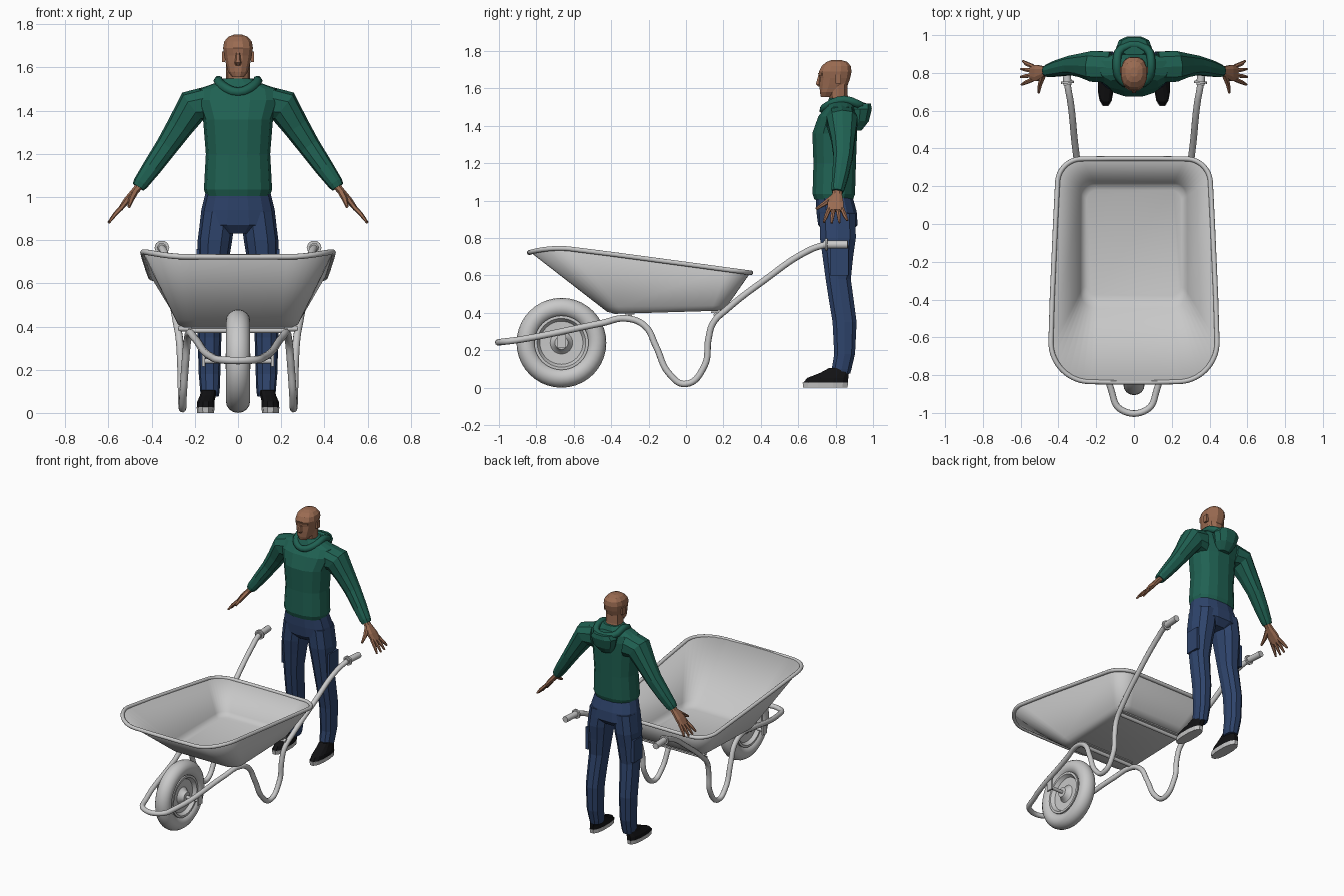
import bpy
import bmesh
import math
from mathutils import Vector

default_cube = bpy.data.objects.get("Cube")
if default_cube:
    bpy.data.objects.remove(default_cube, do_unlink=True)


def material(name, red, green, blue):
    mat = bpy.data.materials.new(name)
    mat.use_nodes = True
    color = (red, green, blue, 1)
    mat.diffuse_color = color
    mat.node_tree.nodes["Principled BSDF"].inputs["Base Color"].default_value = color
    return mat


METAL = material("light grey metal", .58, .58, .58)
GREEN = material("green cloth", .014, .12, .085)
DENIM = material("blue denim", .028, .058, .15)
SKIN = material("brown skin", .33, .15, .085)
BLACK = material("black leather", .006, .006, .007)
SOLE = material("pale rubber", .55, .55, .55)


def finish(name, bm, mat, smooth=False):
    """Turn a bmesh into a named object with one colour."""
    bmesh.ops.recalc_face_normals(bm, faces=bm.faces)
    mesh = bpy.data.meshes.new(name)
    bm.to_mesh(mesh)
    bm.free()
    mesh.materials.append(mat)
    if smooth:
        mesh.shade_smooth()
        mesh.set_sharp_from_angle(angle=math.radians(40))
    obj = bpy.data.objects.new(name, mesh)
    bpy.context.collection.objects.link(obj)
    return obj


def skin_rings(name, rings, mat, smooth=False, cap_start=True, cap_end=True, loop=False):
    """Bridge rings of equal length into a surface."""
    bm = bmesh.new()
    rows = [[bm.verts.new(p) for p in ring] for ring in rings]
    pairs = list(zip(rows, rows[1:]))
    if loop:
        pairs.append((rows[-1], rows[0]))
    for low, high in pairs:
        for i in range(len(low)):
            j = (i + 1) % len(low)
            bm.faces.new((low[i], low[j], high[j], high[i]))
    if cap_start and not loop:
        bm.faces.new(rows[0])
    if cap_end and not loop:
        bm.faces.new(rows[-1])
    return finish(name, bm, mat, smooth)


def loft(name, sections, mat, side=1, sides=10, power=2.4, level=True):
    """Sections are (x, y, z, radius along y, radius across)."""
    centers = [Vector((side * s[0], s[1], s[2])) for s in sections]
    rings = []
    for k, s in enumerate(sections):
        tangent = Vector((0, 0, 1))
        if not level:
            tangent = centers[min(k + 1, len(centers) - 1)] - centers[max(k - 1, 0)]
            tangent.normalize()
        u = Vector((0, 1, 0))
        u = (u - tangent * u.dot(tangent)).normalized()
        v = tangent.cross(u)
        ring = []
        for i in range(sides):
            a = math.tau * (i + .5) / sides
            c, d = math.cos(a), math.sin(a)
            c = math.copysign(abs(c) ** (2 / power), c)
            d = math.copysign(abs(d) ** (2 / power), d)
            ring.append(centers[k] + u * c * s[3] + v * d * s[4])
        rings.append(ring)
    return skin_rings(name, rings, mat)


def tube(name, points, radius, mat, cyclic=False, detail=3, smooth=True, steps=8):
    """Round bar along a smooth path."""
    curve = bpy.data.curves.new(name, "CURVE")
    curve.dimensions = "3D"
    curve.resolution_u = steps
    curve.bevel_depth = radius
    curve.bevel_resolution = detail
    curve.use_fill_caps = True
    spline = curve.splines.new("BEZIER")
    spline.bezier_points.add(len(points) - 1)
    for bp, p in zip(spline.bezier_points, points):
        bp.co = p
        bp.handle_left_type = bp.handle_right_type = "AUTO"
    spline.use_cyclic_u = cyclic
    temp = bpy.data.objects.new(name + " path", curve)
    bpy.context.collection.objects.link(temp)
    graph = bpy.context.evaluated_depsgraph_get()
    mesh = bpy.data.meshes.new_from_object(temp.evaluated_get(graph))
    bpy.data.objects.remove(temp, do_unlink=True)
    bm = bmesh.new()
    bm.from_mesh(mesh)
    bmesh.ops.remove_doubles(bm, verts=bm.verts, dist=.0001)
    bpy.data.meshes.remove(mesh)
    for f in bm.faces:
        f.material_index = 0
    return finish(name, bm, mat, smooth)


def box(name, center, size, mat):
    bm = bmesh.new()
    bmesh.ops.create_cube(bm, size=1)
    for v in bm.verts:
        v.co = Vector(c + p * s for c, p, s in zip(center, v.co, size))
    return finish(name, bm, mat)


def lathe(name, profile, center, mat, segments=40):
    """Closed (radius, x) profile turned around the x axis."""
    rings = []
    for i in range(segments):
        a = math.tau * i / segments
        rings.append([Vector(center) + Vector((x, r * math.cos(a), r * math.sin(a))) for r, x in profile])
    return skin_rings(name, rings, mat, smooth=True, loop=True)


def mirrored(points):
    return points + [(-x, y, z) for x, y, z in reversed(points) if x != 0]


# Tub: rounded plan outlines lofted from floor to sloping rim
def outline(front, back, wide_front, wide_back, round_front, round_back, height):
    ring = []
    corners = ((wide_back, back, round_back, 0), (-wide_back, back, round_back, 1),
               (-wide_front, front, round_front, 2), (wide_front, front, round_front, 3))
    for x, y, r, quarter in corners:
        cx = x - math.copysign(r, x)
        cy = y - r if quarter < 2 else y + r
        for i in range(9):
            a = (quarter + i / 8) * math.pi / 2
            px, py = cx + r * math.cos(a), cy + r * math.sin(a)
            ring.append(Vector((px, py, height(py))))
    return ring


def rim_height(y):
    dip = max(0, (-.6 - y) / .24)
    return .668 - .133 * y - .05 * dip * dip


def floor_height(y):
    return .41 + .03 * y


floor_ring = outline(-.38, .18, .25, .25, .05, .05, floor_height)
edge_ring = outline(-.42, .21, .275, .275, .08, .07, lambda y: floor_height(y) + .012)
rim_ring = outline(-.835, .345, .44, .405, .21, .13, rim_height)
curve_ring = [e.lerp(r, .07) for e, r in zip(edge_ring, rim_ring)]
tub = skin_rings("tub", [floor_ring, edge_ring, curve_ring, rim_ring], METAL, True, cap_end=False)
shell = tub.modifiers.new("sheet thickness", "SOLIDIFY")
shell.thickness = .008
shell.offset = 0
tube("tub_rim", [p - Vector((0, 0, .008)) for p in rim_ring], .013, METAL, cyclic=True, steps=3)

# Frame: one bent bar from handle to handle
bar = [(.36, .85, .765), (.352, .74, .762), (.335, .64, .725), (.312, .42, .575), (.285, .22, .42),
       (.272, .145, .345), (.266, .12, .26), (.262, .1, .12), (.258, 0, .02), (.255, -.09, .075),
       (.245, -.16, .22), (.235, -.22, .33), (.225, -.32, .37), (.2, -.45, .345), (.12, -.88, .258),
       (.07, -.982, .245)]
tube("frame_bar", mirrored(bar), .0175, METAL)
for name, y, z, reach in (("front_crossbar", -.3, .382, .23), ("rear_crossbar", .16, .39, .275)):
    tube(name, [(-reach, y, z), (reach, y, z)], .013, METAL)
    box(name + "_plate", (0, y, z + .014), (reach * 1.9, .05, .008), METAL)

# Wheel
axle = (0, -.666, .24)
tire = [(.187 + .053 * math.cos(a), .056 * math.sin(a)) for a in (math.tau * i / 16 for i in range(16))]
lathe("tire", tire, axle, METAL)
half = [(.145, .045), (.13, .046), (.115, .022), (.06, .02), (.045, .035), (.035, .058), (.005, .058)]
lathe("wheel_rim", half + [(r, -x) for r, x in reversed(half)], axle, METAL)
tube("axle", [(-.165, -.666, .24), (.165, -.666, .24)], .012, METAL)

for side, word in ((1, "left"), (-1, "right")):
    # Wheel bracket and hand grip
    box(word + "_axle_bracket", (side * .16, -.666, .258), (.012, .05, .085), METAL)
    tube(word + "_grip", [(side * .352, .735, .765), (side * .361, .865, .765)], .022, METAL)
    tube(word + "_grip_collar", [(side * .352, .745, .765), (side * .353, .757, .765)], .034, METAL)

    # Sleeve
    loft(word + "_sleeve", [(.13, .83, 1.43, .085, .085), (.21, .835, 1.42, .085, .08), (.27, .84, 1.325, .065, .062),
         (.33, .84, 1.235, .053, .052), (.4, .825, 1.135, .045, .044), (.45, .812, 1.065, .036, .036),
         (.462, .81, 1.046, .03, .03)], GREEN, side, level=False)

    # Hand with fanned fingers and thumb
    loft(word + "_palm", [(.45, .81, 1.06, .024, .02), (.475, .808, 1.03, .028, .018), (.515, .8, .985, .046, .016),
         (.545, .8, .945, .045, .012)], SKIN, side, 8, level=False)
    for k, finger in enumerate(("index", "middle", "ring", "little")):
        spread = (k - 1.5)
        reach = (.93, 1, .97, .8)[k]
        tip = (.54 + .06 * reach, .8 + spread * .042, .95 - .07 * reach)
        loft(word + "_" + finger + "_finger", [(.535, .8 + spread * .023, .957, .012, .011),
             (.57, .8 + spread * .033, .92, .011, .01), (*tip, .006, .006)], SKIN, side, 6, level=False)
    loft(word + "_thumb", [(.48, .79, 1.02, .016, .016), (.497, .742, .985, .013, .013),
         (.505, .695, .955, .007, .007)], SKIN, side, 6, level=False)

    # Trouser leg, thigh pocket and shoe
    loft(word + "_trouser_leg", [(.09, .81, .93, .1, .08), (.107, .812, .8, .1, .08), (.115, .812, .7, .085, .072),
         (.122, .814, .58, .07, .062), (.128, .83, .47, .069, .058), (.132, .848, .35, .067, .055),
         (.132, .848, .18, .058, .05), (.13, .832, .1, .055, .045), (.13, .83, .075, .05, .04)], DENIM, side)
    box(word + "_thigh_pocket", (side * .182, .82, .68), (.022, .1, .16), DENIM)
    loft(word + "_shoe_sole", [(.15, .745, 0, .122, .04), (.15, .745, .028, .125, .043)], SOLE, side, 12)
    loft(word + "_shoe", [(.15, .747, .028, .122, .042), (.149, .758, .052, .113, .041),
         (.14, .795, .08, .078, .038), (.135, .815, .105, .052, .036)], BLACK, side, 12)
    box(word + "_ear", (side * .068, .815, 1.65), (.014, .03, .05), SKIN)

# Trouser seat and hooded top
loft("trouser_seat", [(0, .81, .83, .07, .1), (0, .812, .87, .108, .178), (0, .805, .94, .11, .17),
     (0, .79, 1.03, .1, .148)], DENIM, sides=14)
loft("hooded_top", [(0, .79, 1.005, .105, .148), (0, .79, 1.035, .116, .158), (0, .795, 1.2, .116, .149),
     (0, .795, 1.36, .122, .162), (0, .81, 1.45, .105, .195), (0, .825, 1.5, .08, .185),
     (0, .825, 1.53, .068, .1), (0, .825, 1.55, .06, .065)], GREEN, sides=14)
collar = [(0, .735, 1.485), (.07, .765, 1.512), (.09, .845, 1.54), (.065, .93, 1.51)]
tube("hood_collar", mirrored(collar), .023, GREEN, cyclic=True, detail=1, smooth=False, steps=3)
loft("hood_bag", [(0, .905, 1.375, .035, .045), (0, .925, 1.425, .055, .078), (0, .932, 1.49, .064, .095),
     (0, .94, 1.518, .05, .075)], GREEN)

# Neck and head
loft("neck", [(0, .825, 1.5, .056, .06), (0, .815, 1.56, .052, .055), (0, .815, 1.63, .05, .055)], SKIN)
loft("head", [(0, .755, 1.555, .035, .028), (0, .768, 1.58, .054, .047), (0, .79, 1.62, .078, .058),
     (0, .797, 1.655, .083, .066), (0, .798, 1.69, .09, .071), (0, .803, 1.72, .08, .066),
     (0, .807, 1.742, .057, .047), (0, .805, 1.752, .025, .02)], SKIN, sides=12)
loft("nose", [(0, .715, 1.61, .01, .012), (0, .71, 1.622, .018, .016), (0, .715, 1.672, .008, .008)], SKIN, sides=6)
loft("brow", [(0, .74, 1.668, .034, .05), (0, .74, 1.682, .036, .052)], SKIN, sides=8)
